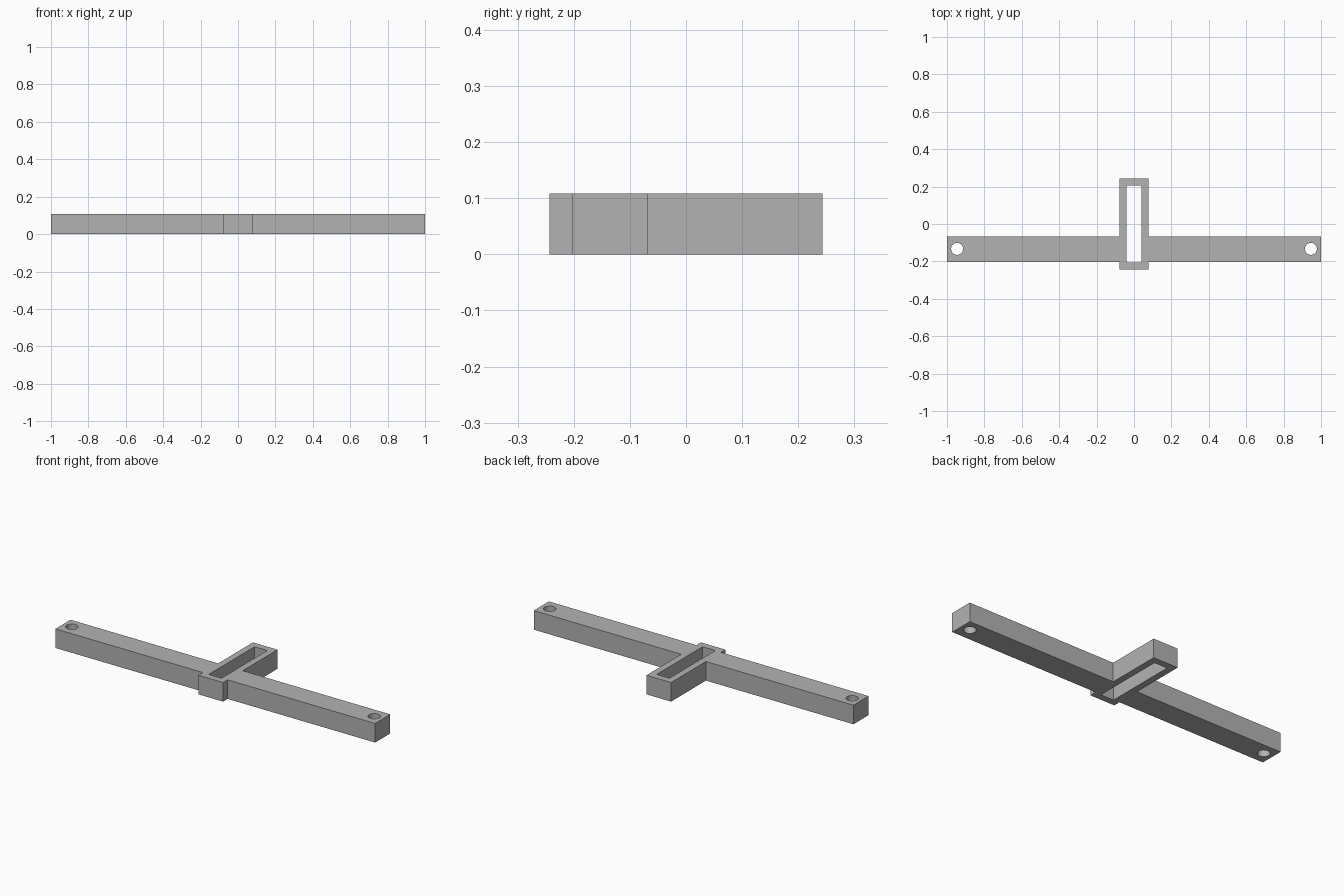
import bpy
import bmesh

cube = bpy.data.objects.get("Cube")
if cube:
    bpy.data.objects.remove(cube, do_unlink=True)

HEIGHT = 0.108
FRAME_X, FRAME_Y = 0.077, 0.243
SLOT_X, SLOT_Y = 0.04, 0.205
BAR_FRONT, BAR_BACK = -0.203, -0.068
HOLE_X, HOLE_Y, HOLE_R = 0.946, -0.133, 0.032

grey = bpy.data.materials.new("mid grey")
grey.use_nodes = True
colour = (0.45, 0.45, 0.45, 1)
grey.diffuse_color = colour
grey.node_tree.nodes["Principled BSDF"].inputs["Base Color"].default_value = colour


def extrude_outline(name, outline, bottom, top):
    """Closed solid from a flat outline."""
    bm = bmesh.new()
    face = bm.faces.new([bm.verts.new((x, y, bottom)) for x, y in outline])
    result = bmesh.ops.extrude_face_region(bm, geom=[face])
    raised = [v for v in result["geom"] if isinstance(v, bmesh.types.BMVert)]
    bmesh.ops.translate(bm, verts=raised, vec=(0, 0, top - bottom))
    bmesh.ops.recalc_face_normals(bm, faces=bm.faces)
    mesh = bpy.data.meshes.new(name)
    bm.to_mesh(mesh)
    bm.free()
    mesh.materials.append(grey)
    obj = bpy.data.objects.new(name, mesh)
    bpy.context.collection.objects.link(obj)
    return obj


def cut(target, cutter):
    """Subtract the cutter, then discard it."""
    cutter.hide_render = True
    mod = target.modifiers.new("cut", "BOOLEAN")
    mod.operation = "DIFFERENCE"
    mod.solver = "EXACT"
    mod.object = cutter
    bpy.context.view_layer.objects.active = target
    bpy.ops.object.modifier_apply(modifier=mod.name)
    bpy.data.objects.remove(cutter, do_unlink=True)


# Cross-shaped body: long bar with a central frame, right half mirrored
half = [(FRAME_X, -FRAME_Y), (FRAME_X, BAR_FRONT), (1, BAR_FRONT),
        (1, BAR_BACK), (FRAME_X, BAR_BACK), (FRAME_X, FRAME_Y)]
outline = half + [(-x, y) for x, y in reversed(half)]
body = extrude_outline("slotted_crossbar", outline, 0, HEIGHT)

# Central slot
slot = [(-SLOT_X, -SLOT_Y), (SLOT_X, -SLOT_Y), (SLOT_X, SLOT_Y), (-SLOT_X, SLOT_Y)]
cut(body, extrude_outline("slot_cutter", slot, -0.1, HEIGHT + 0.1))

# Round mounting hole at each end
for side in (-1, 1):
    bpy.ops.mesh.primitive_cylinder_add(vertices=32, radius=HOLE_R, depth=0.4,
                                        location=(side * HOLE_X, HOLE_Y, HEIGHT / 2))
    drill = bpy.context.object
    drill.name = "hole_cutter"
    drill.data.materials.append(grey)
    bpy.context.view_layer.update()
    cut(body, drill)

# Smooth hole walls, sharp edges elsewhere
bpy.ops.object.select_all(action="DESELECT")
body.select_set(True)
bpy.context.view_layer.objects.active = body
bpy.ops.object.shade_smooth_by_angle()
